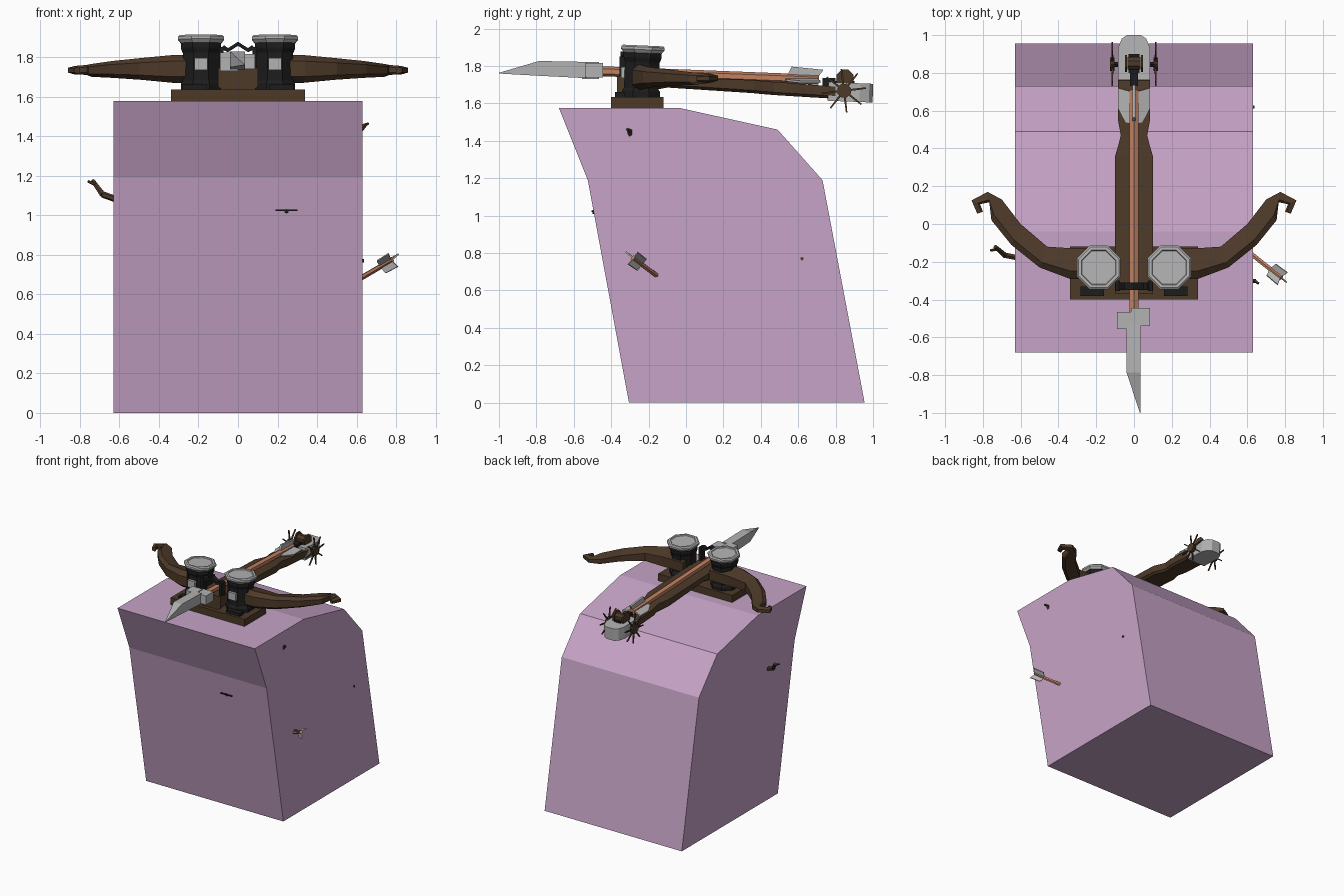
import bpy, bmesh
from math import pi, cos, sin, radians
from mathutils import Vector, Matrix

if "Cube" in bpy.data.objects:
    bpy.data.objects.remove(bpy.data.objects["Cube"])


def material(name, rgb):
    m = bpy.data.materials.new(name)
    m.diffuse_color = (*rgb, 1)
    m.use_nodes = True
    m.node_tree.nodes["Principled BSDF"].inputs["Base Color"].default_value = m.diffuse_color
    return m


PINK = material("pink", (0.57, 0.37, 0.57))
WOOD = material("dark_wood", (0.075, 0.042, 0.022))
SHAFT = material("light_wood", (0.53, 0.22, 0.12))
BLACK = material("black_iron", (0.012, 0.012, 0.012))
STEEL = material("steel", (0.45, 0.45, 0.45))


def finish(name, bm, mat, matrix=None):
    bmesh.ops.recalc_face_normals(bm, faces=bm.faces)
    me = bpy.data.meshes.new(name)
    bm.to_mesh(me)
    bm.free()
    me.materials.append(mat)
    ob = bpy.data.objects.new(name, me)
    bpy.context.collection.objects.link(ob)
    if matrix:
        ob.matrix_world = matrix
    return ob


def loft(name, rings, mat, matrix=None):
    """Skin a list of equal-length point rings and cap both ends."""
    bm = bmesh.new()
    vs = [[bm.verts.new(p) for p in r] for r in rings]
    n = len(vs[0])
    for a, b in zip(vs, vs[1:]):
        for i in range(n):
            j = (i + 1) % n
            bm.faces.new((a[i], a[j], b[j], b[i]))
    bm.faces.new(vs[0])
    bm.faces.new(vs[-1])
    return finish(name, bm, mat, matrix)


def prism(name, pts, axis, lo, hi, mat, matrix=None):
    """Extrude a 2D outline along x, y or z."""
    def put(p, t):
        return {'x': (t, *p), 'y': (p[0], t, p[1]), 'z': (*p, t)}[axis]
    return loft(name, [[put(p, t) for p in pts] for t in (lo, hi)], mat, matrix)


def box(name, x, y, z, mat):
    return prism(name, [(x[0], y[0]), (x[1], y[0]), (x[1], y[1]), (x[0], y[1])], 'z', *z, mat)


def turned(name, profile, n, mat, matrix=None):
    """Faceted lathe: profile of (flat radius, height)."""
    k = 1 / cos(pi / n)
    return loft(name, [[(r * k * cos((i + .5) * 2 * pi / n), r * k * sin((i + .5) * 2 * pi / n), z)
                        for i in range(n)] for r, z in profile], mat, matrix)


def along(p, q):
    p, q = Vector(p), Vector(q)
    return Matrix.Translation(p) @ (q - p).to_track_quat('Z', 'Y').to_matrix().to_4x4(), (q - p).length


def rod(name, p, q, r, mat, n=6, r2=None):
    m, length = along(p, q)
    return turned(name, [(r, 0), (r if r2 is None else r2, length)], n, mat, m)


# Leaning pedestal block
prism("pedestal", [(-.68, 1.577), (-.04, 1.577), (.49, 1.46), (.73, 1.19), (.955, 0), (-.305, 0), (-.525, 1.19)],
      'x', -.63, .63, PINK)

# Base plank and tapered stock
box("base_plank", (-.34, .34), (-.40, -.12), (1.575, 1.635), WOOD)
stock = [(-.37, .10, 1.635, 1.745), (-.1, .10, 1.685, 1.74), (.36, .10, 1.655, 1.725), (.41, .085, 1.65, 1.72),
         (.47, .07, 1.645, 1.715), (.55, .085, 1.64, 1.71), (.80, .085, 1.625, 1.69)]
loft("stock", [[(-w, y, b + .015), (-w * .8, y, b), (w * .8, y, b), (w, y, b + .015), (w, y, t), (-w, y, t)]
               for y, w, b, t in stock], WOOD)

# Steel butt with rounded end
butt = [(-.085, .76), (.085, .76), (.085, .93), (.065, .98), (.035, 1.0), (-.035, 1.0), (-.065, .98), (-.085, .93)]
prism("butt_cap", butt, 'z', -.05, .05, STEEL,
      Matrix.Translation((0, .0, 1.695)) @ Matrix.Rotation(radians(-2.3), 4, 'X'))

# Arms: (inner edge xy, outer edge xy, bottom z, top z), hexagonal section
arm = [((.12, -.13), (.12, -.29), 1.67, 1.815), ((.31, -.13), (.34, -.29), 1.67, 1.81),
       ((.46, -.12), (.50, -.23), 1.685, 1.795), ((.60, 0), (.65, -.11), 1.695, 1.78),
       ((.70, .13), (.755, .02), 1.70, 1.765), ((.775, .17), (.765, .115), 1.71, 1.76),
       ((.86, .125), (.815, .105), 1.712, 1.755), ((.83, .055), (.80, .065), 1.715, 1.75)]
for s, side in ((1, "right"), (-1, "left")):
    rings = []
    for a, b, lo, hi in arm:
        a, b = Vector(a), Vector(b)
        c, h = a.lerp(b, .75), (hi - lo) * .22
        rings.append([(s * p.x, p.y, z) for p, z in
                      ((a, lo + h), (c, lo), (b, lo + h), (b, hi - h), (c, hi), (a, hi - h))])
    loft("bow_arm_" + side, rings, WOOD)

    # Octagonal torsion drum with rimmed cap
    tilt = Matrix.Translation((s * .187, -.242, 1.63)) @ Matrix.Rotation(radians(-2.5), 4, 'X')
    turned("drum_" + side, [(.102, 0), (.102, .035), (.092, .05), (.092, .19), (.102, .215), (.102, .245)],
           8, BLACK, tilt)
    turned("drum_cap_" + side, [(.102, .24), (.116, .258), (.116, .272), (.107, .28), (.092, .28), (.088, .273)],
           8, STEEL, tilt)
    box("drum_plate_" + side, (s * .187 - .033, s * .187 + .033), (-.348, -.32), (1.735, 1.795), STEEL)
    box("drum_foot_" + side, (s * .22 - .062, s * .22 + .062), (-.38, -.33), (1.63, 1.66), BLACK)

    # Spoked winding wheel
    hub = Vector((s * .115, .845, 1.668))
    rod("wheel_hub_" + side, hub - Vector((.013, 0, 0)), hub + Vector((.013, 0, 0)), .036, WOOD, 8)
    for i in range(8):
        a = i * pi / 4 + .12
        rod(f"wheel_spoke_{side}_{i}", hub, hub + .118 * Vector((0, cos(a), sin(a))), .006, WOOD, 4, .004)

# Winch axle, drum and brackets
rod("winch_axle", (-.115, .845, 1.668), (.115, .845, 1.668), .013, BLACK)
rod("winch_drum", (-.035, .85, 1.735), (.035, .85, 1.735), .033, WOOD, 8)
for x in (-.042, .042):
    rod("winch_flange", (x - .006, .85, 1.735), (x + .006, .85, 1.735), .046, WOOD, 8)
box("winch_block", (-.03, .03), (.80, .90), (1.68, 1.72), BLACK)
box("latch", (-.022, .022), (.73, .80), (1.68, 1.735), BLACK)

# Peaked iron bracket over the bolt
prism("bolt_bracket", [(-.09, 1.84), (-.07, 1.86), (-.05, 1.845), (0, 1.878), (.05, 1.845), (.07, 1.86), (.09, 1.84),
                       (.05, 1.825), (0, 1.857), (-.05, 1.825)], 'y', -.35, -.31, BLACK)
for x in (-.085, .085):
    box("bracket_post", (x - .012, x + .012), (-.355, -.30), (1.72, 1.85), BLACK)

# Loaded bolt: shaft, fins, collar and blade
rod("bolt_shaft", (0, -.47, 1.773), (0, .71, 1.727), .023, SHAFT)
prism("bolt_fin_top", [(.53, 1.725), (.565, 1.797), (.735, 1.78), (.69, 1.72)], 'x', -.008, .008, STEEL)
for s in (1, -1):
    fin = [(.01, .53), (.045, .535), (.085, .61), (.085, .72), (.05, .71), (.01, .70)]
    prism("bolt_fin_side", [(s * x, y) for x, y in fin], 'z', -.006, .006, STEEL,
          Matrix.Translation((0, 0, 1.733)) @ Matrix.Rotation(radians(s * 12), 4, 'Y'))
box("head_collar_right", (-.015, .085), (-.54, -.445), (1.74, 1.815), STEEL)
box("head_collar_left", (-.09, .0), (-.555, -.465), (1.73, 1.822), STEEL)
blade = [(-.53, -.04, .035, 1.735, 1.822), (-.785, -.04, .035, 1.748, 1.827),
         (-.86, -.015, .035, 1.752, 1.805), (-1.0, .031, .035, 1.76, 1.764)]
loft("bolt_blade", [[(a, y, lo), (b, y, lo), (b, y, hi), (a, y, hi)] for y, a, b, lo, hi in blade], STEEL)

# Stray arrow in the right face
tail, head = Vector((.78, -.285, .775)), Vector((.61, -.15, .675))
rod("stuck_arrow_shaft", head, tail, .012, SHAFT)
m, length = along(head, tail)
for i in range(3):
    prism("stuck_arrow_fin", [(0, length - .085), (.045, length - .065), (.048, length + .02), (0, length - .005)],
          'y', -.004, .004, STEEL, m @ Matrix.Rotation(i * 2 * pi / 3 + .5, 4, 'Z'))

# Broken twigs and stubs in the faces
rod("left_twig_root", (-.61, -.18, 1.078), (-.685, -.165, 1.105), .014, WOOD)
rod("left_twig_tip", (-.685, -.165, 1.105), (-.735, -.12, 1.175), .014, WOOD, 6, .01)
rod("left_twig_fork", (-.72, -.135, 1.155), (-.76, -.14, 1.172), .008, WOOD, 5, .005)
rod("right_twig_root", (.62, -.30, 1.43), (.64, -.30, 1.455), .01, WOOD, 5)
rod("right_twig_tip", (.64, -.30, 1.455), (.66, -.315, 1.463), .008, WOOD, 5, .005)
rod("right_stub", (.62, .62, .77), (.637, .62, .77), .008, WOOD)
prism("front_blade", [(.19, -.505), (.30, -.505), (.28, -.47), (.21, -.47)], 'z', 1.02, 1.028, BLACK)
rod("front_stub", (.245, -.47, 1.02), (.245, -.50, 1.02), .01, BLACK)
